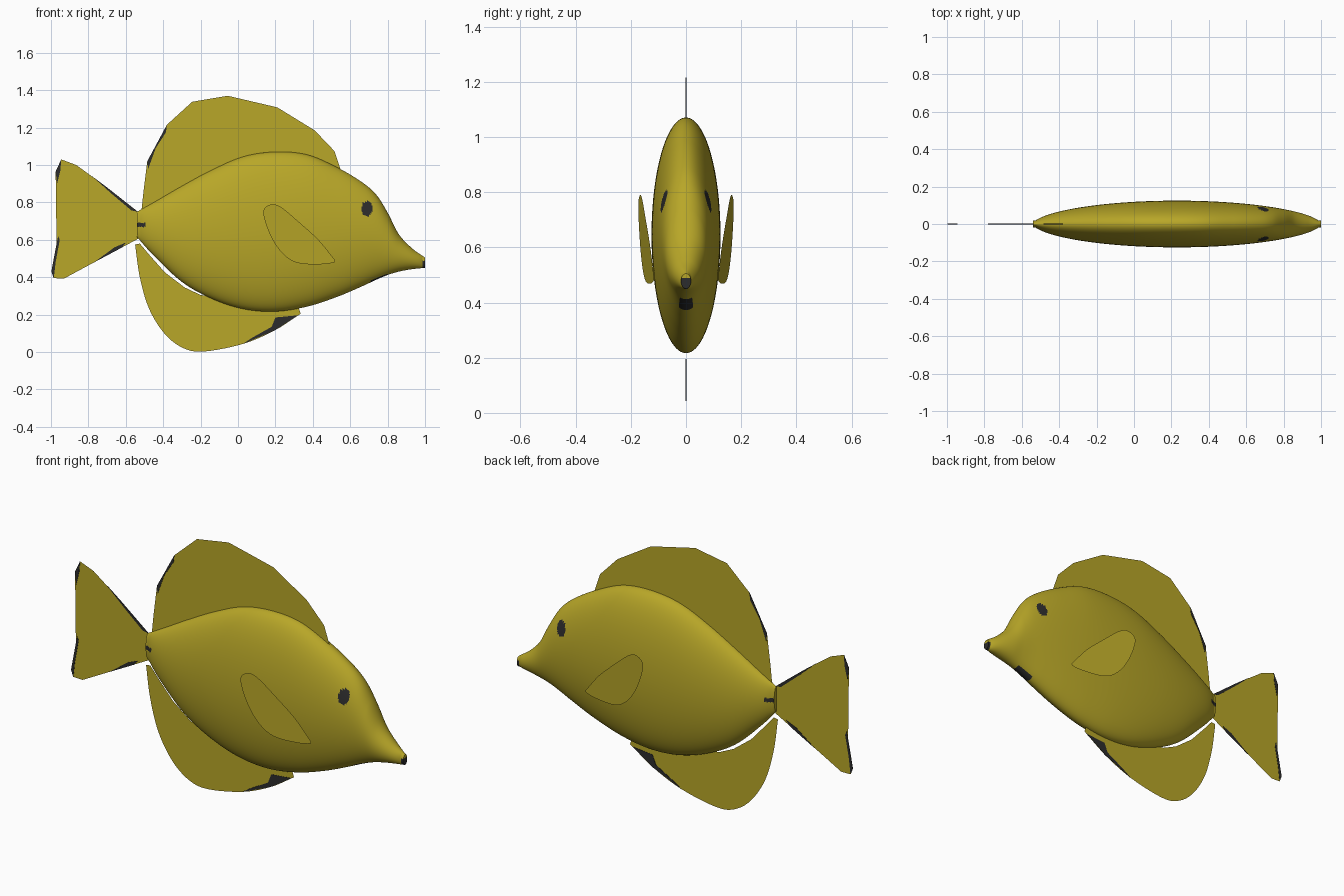
import bpy
import bmesh
from math import cos, sin, tau, radians, sqrt
from mathutils import Vector

if "Cube" in bpy.data.objects:
    bpy.data.objects.remove(bpy.data.objects["Cube"], do_unlink=True)


def make_material(name, colour):
    mat = bpy.data.materials.new(name)
    mat.use_nodes = True
    mat.diffuse_color = colour
    mat.node_tree.nodes["Principled BSDF"].inputs["Base Color"].default_value = colour
    return mat


YELLOW = make_material("golden yellow", (0.48, 0.385, 0.021, 1))
DARK = make_material("charcoal", (0.025, 0.025, 0.025, 1))


def smooth_path(points, steps):
    """Smooth curve through the given points, of any dimension."""
    pts = [Vector(p) for p in points]
    pts = [2 * pts[0] - pts[1]] + pts + [2 * pts[-1] - pts[-2]]
    path = []
    for a, b, c, d in zip(pts, pts[1:], pts[2:], pts[3:]):
        for i in range(steps):
            t = i / steps
            path.append((2 * b + (c - a) * t + (2 * a - 5 * b + 4 * c - d) * t ** 2
                         + (3 * b - a - 3 * c + d) * t ** 3) / 2)
    path.append(pts[-2])
    return path


def finish(name, bm, materials):
    mesh = bpy.data.meshes.new(name)
    bm.to_mesh(mesh)
    bm.free()
    for mat in materials:
        mesh.materials.append(mat)
    obj = bpy.data.objects.new(name, mesh)
    bpy.context.collection.objects.link(obj)
    return obj


def flat_fin(name, outline, depth=lambda x: 0.0, material=YELLOW, thickness=0):
    """Sheet with the given x-z outline; depth gives y from x."""
    bm = bmesh.new()
    face = bm.faces.new([bm.verts.new((x, depth(x), z)) for x, z in outline])
    bmesh.ops.triangulate(bm, faces=[face])
    obj = finish(name, bm, [material])
    if thickness:
        mod = obj.modifiers.new("thickness", 'SOLIDIFY')
        mod.thickness = thickness
        mod.offset = 0
    return obj


# Body: elliptical rings along x, from (x, top, bottom) stations
STATIONS = [
    (-.54, .75, .615), (-.45, .80, .515), (-.3, .887, .375), (-.14, .973, .285),
    (.03, 1.045, .23), (.2, 1.07, .217), (.37, 1.055, .243), (.53, .987, .295),
    (.66, .91, .35), (.74, .84, .387), (.8, .745, .412), (.86, .63, .43),
    (.93, .555, .443), (1, .505, .45)]
SIDES = 112


def half_width(x):
    u = (x - .23) / .77
    return max(.018, .125 * max(0, 1 - u * u) ** .57)


def is_dark(p):
    """Eyes, chin patch, mouth and tail-root spot."""
    eye = ((p.x - .69) / .028) ** 2 + ((p.z - .768) / .04) ** 2 < 1
    chin = .71 < p.x < .8 and abs(p.y) < .024 and p.z < .43
    mouth = p.x > .986 and p.z < .487
    spot = -.539 < p.x < -.495 and abs(p.z - .68) < .011
    return eye or chin or mouth or spot


bm = bmesh.new()
rings = []
for x, top, bottom in smooth_path(STATIONS, 16):
    mid, high, wide = (top + bottom) / 2, (top - bottom) / 2, half_width(x)
    rings.append([bm.verts.new((x, wide * cos(tau * i / SIDES), mid + high * sin(tau * i / SIDES)))
                  for i in range(SIDES)])
for r, s in zip(rings, rings[1:]):
    for i in range(SIDES):
        j = (i + 1) % SIDES
        bm.faces.new((r[i], r[j], s[j], s[i]))
bm.faces.new(rings[0])
nose = bm.faces.new(rings[-1])
bmesh.ops.bisect_plane(bm, geom=[nose, *nose.edges, *nose.verts],
                       plane_co=(0, 0, .488), plane_no=(0, 0, 1))
bmesh.ops.recalc_face_normals(bm, faces=bm.faces)
for face in bm.faces:
    face.material_index = int(is_dark(face.calc_center_median()))
body = finish("body", bm, [YELLOW, DARK])
body.data.shade_smooth()
body.data.set_sharp_from_angle(angle=radians(50))

# Dorsal fin: angular outline, lower edge buried in the body
DORSAL = [(-.515, .765), (-.505, .86), (-.485, 1.02), (-.38, 1.215), (-.245, 1.338),
          (-.055, 1.37), (.21, 1.308), (.41, 1.185), (.515, 1.075), (.55, .97), (.2, .9)]
flat_fin("dorsal_fin", DORSAL)

# Tail fin
TAIL = [(-.535, .75), (-.7, .88), (-.865, 1.0), (-.945, 1.03), (-.975, .965), (-.953, .79),
        (-.955, .69), (-.97, .58), (-.998, .43), (-.985, .395), (-.93, .393), (-.8, .463),
        (-.535, .605)]
flat_fin("tail_fin", TAIL)

# Anal fin: rounded lower edge, upper edge leaving a narrow gap at the back
ANAL = [(-.55, .575), (-.525, .4), (-.475, .23), (-.39, .095), (-.29, .02), (-.18, .003),
        (.025, .043), (.195, .115), (.335, .205)]
ANAL_TOP = [(.325, .235), (.2, .27), (-.1, .29), (-.2, .305), (-.285, .345), (-.39, .425),
            (-.47, .515), (-.525, .58)]
flat_fin("anal_fin", [tuple(p) for p in smooth_path(ANAL, 5)] + ANAL_TOP)

# Pectoral fins: flared outward toward the rear
PECTORAL = [(.52, .49), (.43, .6), (.32, .7), (.225, .778), (.17, .787), (.135, .745),
            (.175, .62), (.24, .525), (.32, .476), (.44, .469), (.51, .478), (.52, .49)]
outline = [tuple(p) for p in smooth_path(PECTORAL, 4)][:-1]
for side, sign in (("left", 1), ("right", -1)):
    flat_fin(side + "_pectoral_fin", outline, lambda x: sign * (.193 - .148 * x))

# Dark markings along the fin edges, as very thin plates
MARKS = {
    "dorsal_mark": [(-.485, 1.02), (-.38, 1.215), (-.385, 1.175), (-.44, 1.09), (-.48, .98)],
    "tail_upper_mark": [(-.78, .94), (-.7, .88), (-.535, .75), (-.57, .757), (-.68, .85)],
    "tail_top_tip_mark": [(-.945, 1.03), (-.975, .965), (-.967, .9), (-.95, .97)],
    "tail_bottom_tip_mark": [(-.962, .62), (-.998, .43), (-.985, .395), (-.975, .48), (-.953, .6)],
    "tail_lower_mark": [(-.77, .479), (-.62, .559), (-.6, .585), (-.66, .56)],
    "anal_mark": [(.025, .043), (.195, .115), (.32, .196), (.2, .185), (.18, .135), (.07, .073)],
}
for name, shape in MARKS.items():
    flat_fin(name, shape, material=DARK, thickness=.003)
